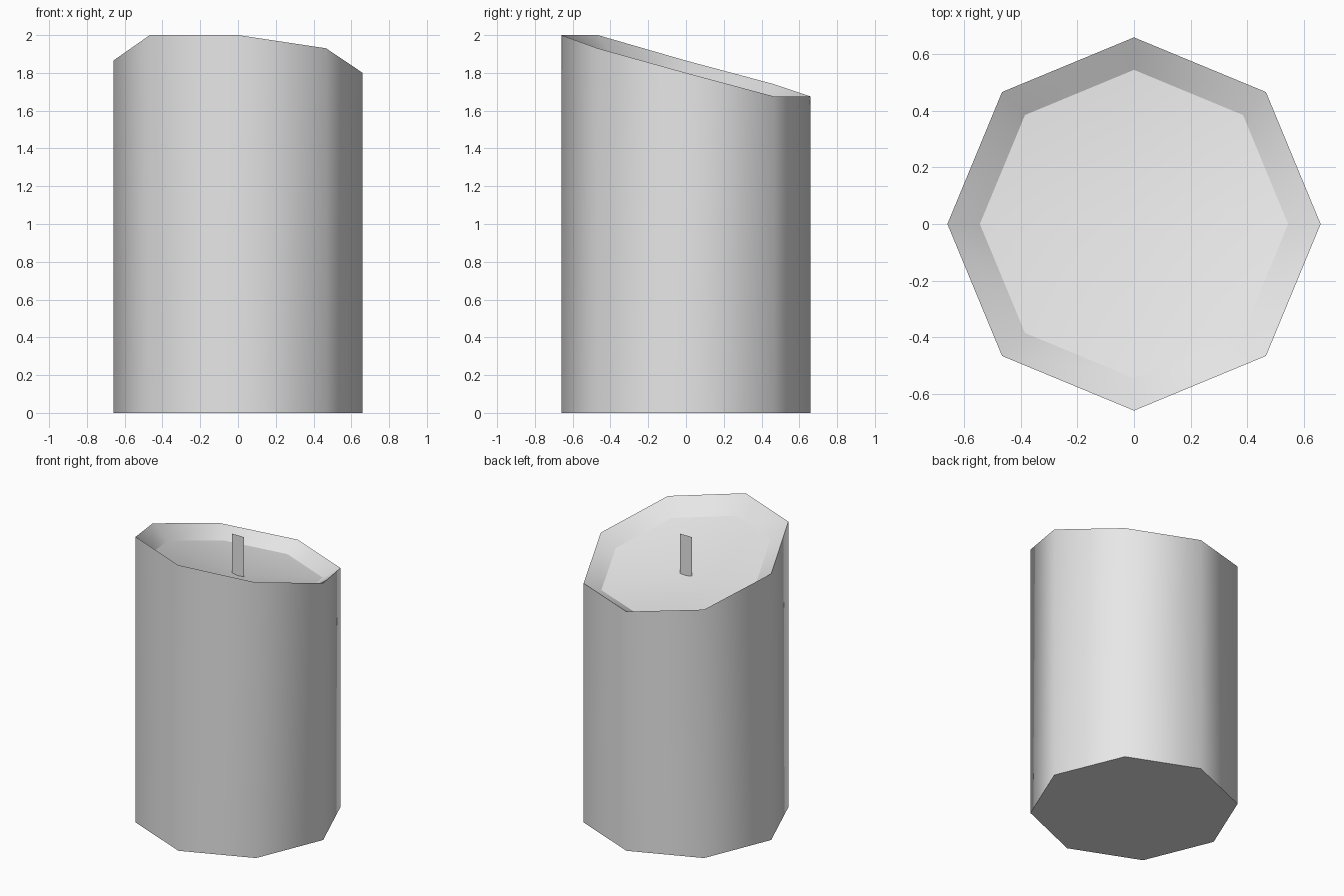
import bpy, bmesh
from math import cos, sin, pi

cube = bpy.data.objects.get("Cube")
if cube:
    bpy.data.objects.remove(cube, do_unlink=True)

SIDES, RADIUS = 8, 0.66
# Rim heights, counter-clockwise from +x
RIM = [1.80, 1.675, 1.675, 1.74, 1.865, 2.0, 2.0, 1.93]
MID = sum(RIM) / SIDES

grey = bpy.data.materials.new("pale_grey")
grey.use_nodes = True
grey.diffuse_color = (0.8, 0.8, 0.8, 1)
grey.node_tree.nodes["Principled BSDF"].inputs["Base Color"].default_value = (0.8, 0.8, 0.8, 1)


def finish(bm, name):
    mesh = bpy.data.meshes.new(name)
    bm.to_mesh(mesh)
    bm.free()
    mesh.materials.append(grey)
    obj = bpy.data.objects.new(name, mesh)
    bpy.context.collection.objects.link(obj)
    return obj


def ring(bm, radius, heights):
    return [bm.verts.new((radius * cos(2 * pi * i / SIDES), radius * sin(2 * pi * i / SIDES), z))
            for i, z in enumerate(heights)]


def bridge(bm, low, high):
    for i in range(SIDES):
        j = (i + 1) % SIDES
        bm.faces.new((low[i], low[j], high[j], high[i]))


# Eight-sided body with a slanted rim and a sunken pool on top
bm = bmesh.new()
base = ring(bm, RADIUS, [0] * SIDES)
rim = ring(bm, RADIUS, RIM)
scale = 0.826
pool = ring(bm, RADIUS * scale, [MID + (z - MID) * scale - 0.085 for z in RIM])
centre = bm.verts.new((0, 0, 1.675))
bm.faces.new(base[::-1])
bridge(bm, base, rim)
bridge(bm, rim, pool)
for i in range(SIDES):
    bm.faces.new((pool[i], pool[(i + 1) % SIDES], centre))

# Smooth walls, crisp loops around the base, rim and pool
for face in bm.faces:
    face.smooth = True
for loop in (base, rim, pool):
    for i in range(SIDES):
        bm.edges.get((loop[i], loop[(i + 1) % SIDES])).smooth = False
finish(bm, "body")

# Flat upright wick
bm = bmesh.new()
w = 0.047
bm.faces.new([bm.verts.new(p) for p in
              ((-w, 0, 1.66), (w, 0, 1.66), (w, 0, 1.957), (-w, 0, 1.957))])
finish(bm, "wick")
